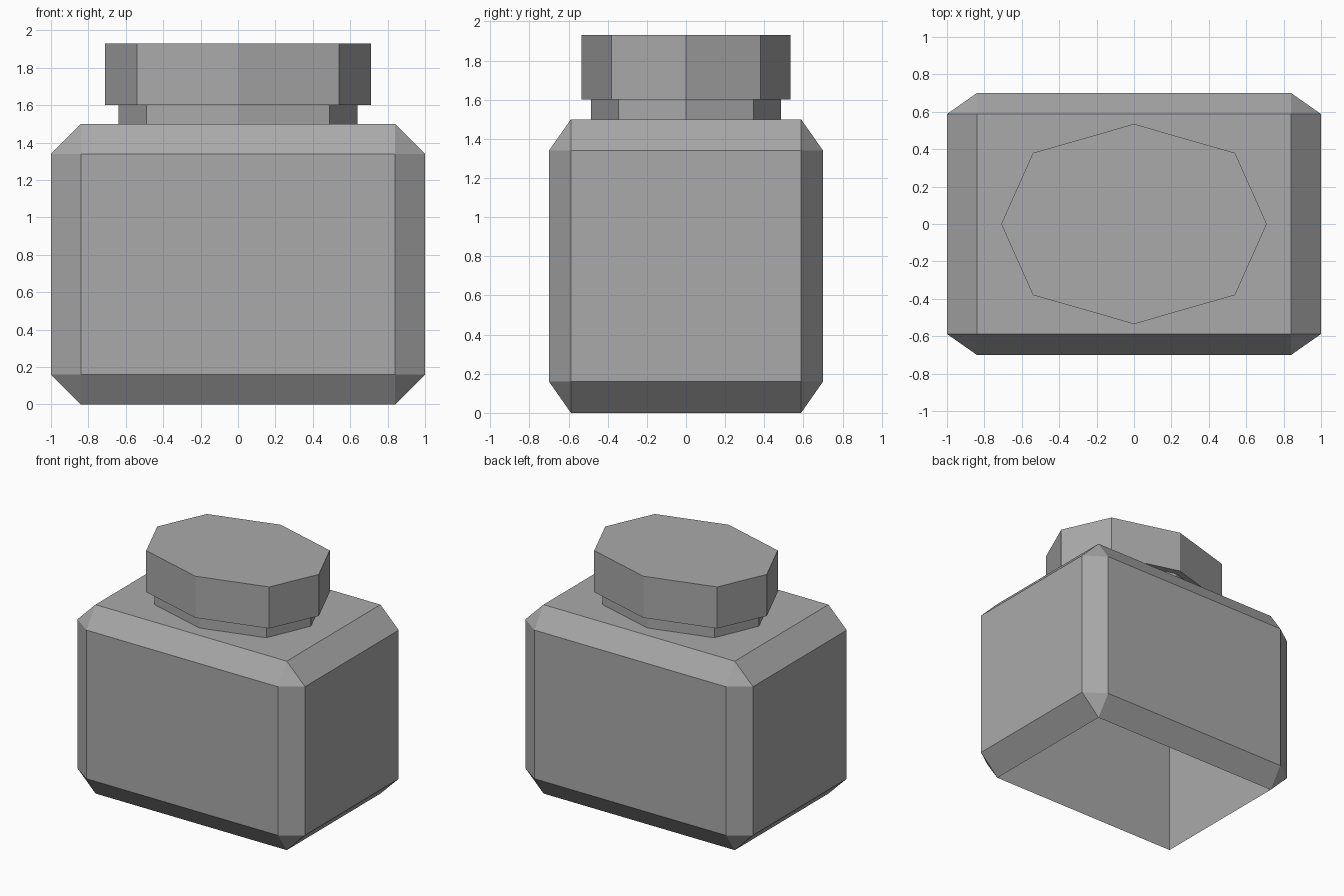
import bpy
import bmesh
from mathutils import Vector

default = bpy.data.objects.get("Cube")
if default:
    bpy.data.objects.remove(default, do_unlink=True)

GREY = (0.40, 0.40, 0.40, 1.0)
mat = bpy.data.materials.new("plain grey")
mat.use_nodes = True
mat.diffuse_color = GREY
mat.node_tree.nodes["Principled BSDF"].inputs["Base Color"].default_value = GREY


def finish(bm, name):
    bmesh.ops.recalc_face_normals(bm, faces=bm.faces[:])
    mesh = bpy.data.meshes.new(name)
    bm.to_mesh(mesh)
    bm.free()
    mesh.materials.append(mat)
    obj = bpy.data.objects.new(name, mesh)
    bpy.context.collection.objects.link(obj)
    return obj


def octagon_prism(name, rx, ry, corner_x, corner_y, z0, z1):
    """Eight-sided prism with its points on the x and y axes."""
    ring = [(rx, 0), (corner_x, corner_y), (0, ry), (-corner_x, corner_y),
            (-rx, 0), (-corner_x, -corner_y), (0, -ry), (corner_x, -corner_y)]
    bm = bmesh.new()
    base = bm.faces.new([bm.verts.new((x, y, z0)) for x, y in ring])
    ext = bmesh.ops.extrude_face_region(bm, geom=[base], use_keep_orig=True)
    top = [g for g in ext["geom"] if isinstance(g, bmesh.types.BMVert)]
    bmesh.ops.translate(bm, verts=top, vec=(0, 0, z1 - z0))
    return finish(bm, name)


# Chamfered body, squashed in depth after the bevel
bm = bmesh.new()
bmesh.ops.create_cube(bm, size=2)
bmesh.ops.scale(bm, verts=bm.verts[:], vec=(1, 1, 0.75))
bmesh.ops.bevel(bm, geom=bm.edges[:], offset=0.16, offset_type='OFFSET',
                segments=1, affect='EDGES', profile=0.5)
bmesh.ops.scale(bm, verts=bm.verts[:], vec=(1, 0.7, 1))
bmesh.ops.translate(bm, verts=bm.verts[:], vec=(0, 0, 0.75))

# Straight-walled hollow, open at the underside
bm.normal_update()
bottom = min(bm.faces, key=lambda f: f.calc_center_median().z)
rim = bottom.edges[:]
bmesh.ops.delete(bm, geom=[bottom], context='FACES_ONLY')
ext = bmesh.ops.extrude_edge_only(bm, edges=rim)["geom"]
inner = [g for g in ext if isinstance(g, bmesh.types.BMVert)]
bmesh.ops.translate(bm, verts=inner, vec=Vector((0, 0, 1.34)))
ceiling = [g for g in ext if isinstance(g, bmesh.types.BMEdge)
           and all(v in inner for v in g.verts)]
bmesh.ops.contextual_create(bm, geom=ceiling)
finish(bm, "jar_body")

# Neck and overhanging lid
octagon_prism("jar_neck", 0.64, 0.485, 0.49, 0.345, 1.5, 1.6)
octagon_prism("jar_lid", 0.71, 0.535, 0.54, 0.38, 1.6, 1.93)
